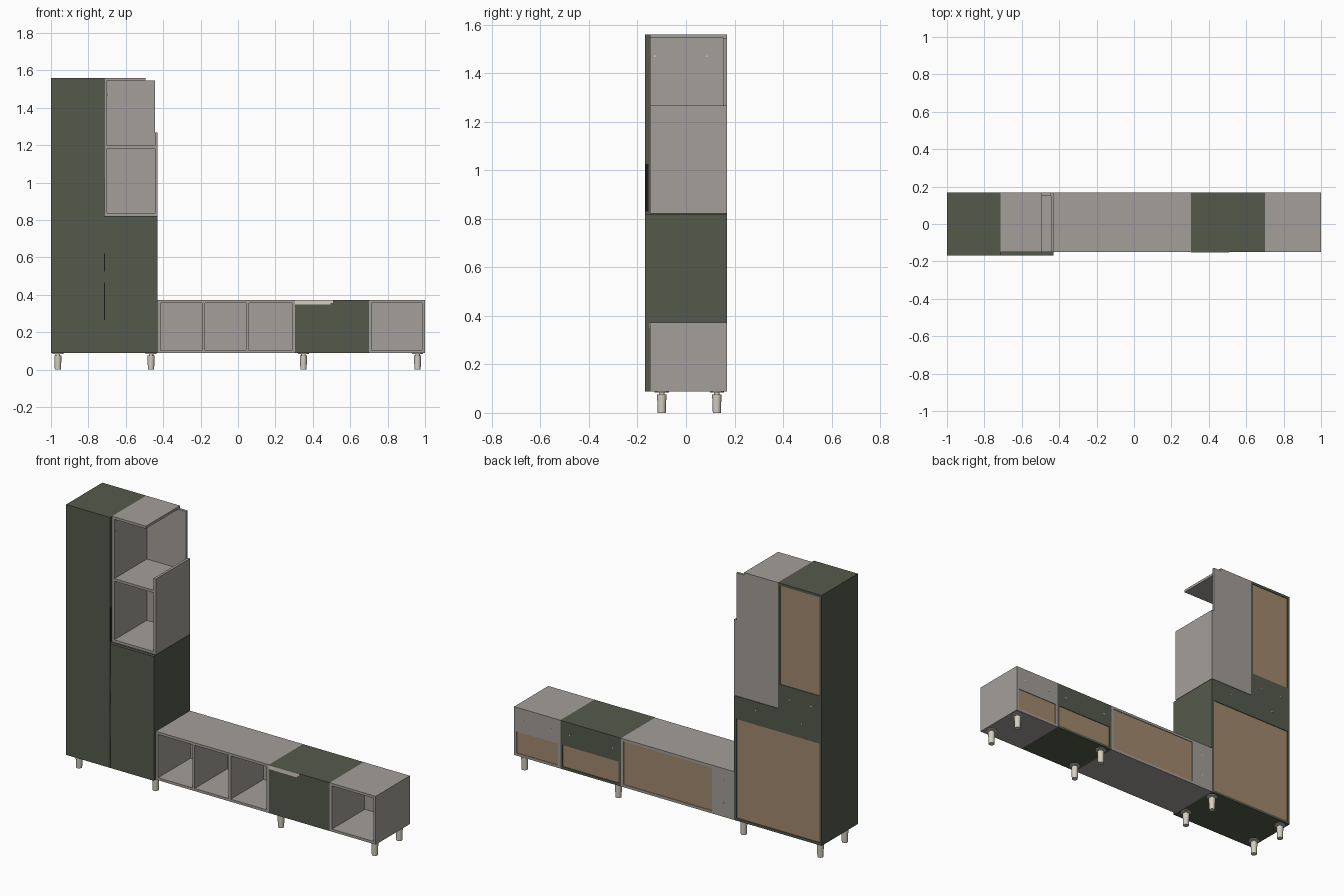
import bpy, bmesh, math
from mathutils import Matrix

if "Cube" in bpy.data.objects:
    bpy.data.objects.remove(bpy.data.objects["Cube"])


def material(name, rgb):
    m = bpy.data.materials.new(name)
    m.diffuse_color = (*rgb, 1)
    m.use_nodes = True
    m.node_tree.nodes["Principled BSDF"].inputs["Base Color"].default_value = m.diffuse_color
    return m


GREEN = material("dark green", (0.091, 0.102, 0.071))
GREY = material("warm grey", (0.37, 0.345, 0.32))
BROWN = material("brown board", (0.36, 0.25, 0.155))
BEIGE = material("pale metal", (0.66, 0.62, 0.53))
BLACK = material("black", (0.01, 0.01, 0.01))

T = 0.015                    # panel thickness
FRONT, BACK = -0.149, 0.168  # carcass depth


def finish(name, bm, mat):
    me = bpy.data.meshes.new(name)
    bm.to_mesh(me)
    bm.free()
    me.materials.append(mat)
    ob = bpy.data.objects.new(name, me)
    bpy.context.collection.objects.link(ob)
    return ob


def box(name, x0, x1, y0, y1, z0, z1, mat):
    bm = bmesh.new()
    bmesh.ops.create_cube(bm, size=1)
    for v in bm.verts:
        v.co = ((x0 + x1) / 2 + v.co.x * (x1 - x0),
                (y0 + y1) / 2 + v.co.y * (y1 - y0),
                (z0 + z1) / 2 + v.co.z * (z1 - z0))
    return finish(name, bm, mat)


def carcass(name, x0, x1, z0, z1, mat, front=FRONT):
    """Four panels around an open box."""
    box(name + "_left_side", x0, x0 + T, front, BACK, z0, z1, mat)
    box(name + "_right_side", x1 - T, x1, front, BACK, z0, z1, mat)
    box(name + "_top", x0 + T, x1 - T, front, BACK, z1 - T, z1, mat)
    box(name + "_bottom", x0 + T, x1 - T, front, BACK, z0, z0 + T, mat)


def back_board(name, x0, x1, z0, z1, mat):
    """Thin recessed back: unit colour inside, brown outside."""
    box(name + "_back_lining", x0, x1, 0.156, 0.160, z0, z1, mat)
    box(name + "_back_board", x0, x1, 0.160, 0.164, z0, z1, BROWN)


def rail(name, x0, x1, z0, z1, mat):
    """Thick back rail flush with the carcass."""
    box(name + "_back_rail", x0, x1, BACK - T, BACK, z0, z1, mat)


def screw(name, pos, axis):
    bm = bmesh.new()
    rot = Matrix.Rotation(math.pi / 2, 4, axis)
    bmesh.ops.create_cone(bm, cap_ends=True, segments=10, radius1=0.004,
                          radius2=0.004, depth=0.004,
                          matrix=Matrix.Translation(pos) @ rot)
    finish(name, bm, BEIGE)


# Tall lower cabinet with two doors
carcass("lower_cabinet", -1, -0.43, 0.088, 0.82, GREEN)
box("lower_left_door", -1, -0.714, -0.168, FRONT, 0.088, 0.82, GREEN)
box("lower_right_door", -0.713, -0.43, -0.168, FRONT, 0.088, 0.818, GREEN)
rail("lower_cabinet", -1 + T, -0.43 - T, 0.685, 0.82 - T, GREEN)
back_board("lower_cabinet", -1 + T, -0.43 - T, 0.088 + T, 0.685, GREEN)

# Upper left cabinet
carcass("upper_cabinet", -1, -0.715, 0.82, 1.56, GREEN)
box("upper_door", -1, -0.715, -0.168, FRONT, 0.82, 1.56, GREEN)
rail("upper_cabinet", -1 + T, -0.715 - T, 0.835, 0.965, GREEN)
back_board("upper_cabinet", -1 + T, -0.715 - T, 0.965, 1.56 - T, GREEN)

# Slim handles on door edges
box("lower_handle_long", -0.716, -0.711, -0.1688, -0.166, 0.265, 0.465, BLACK)
box("lower_handle_short", -0.716, -0.711, -0.1688, -0.166, 0.525, 0.62, BLACK)
box("upper_handle", -0.716, -0.713, -0.1685, -0.155, 0.83, 1.025, BLACK)

# Open shelf unit: short top and stepped right side
box("shelf_left_side", -0.715, -0.70, FRONT, BACK, 0.822, 1.545, GREY)
box("shelf_right_side", -0.445, -0.43, FRONT, BACK, 0.822, 1.267, GREY)
box("shelf_top", -0.715, -0.495, FRONT, BACK, 1.545, 1.56, GREY)
box("shelf_middle", -0.70, -0.445, FRONT, BACK - T, 1.182, 1.197, GREY)
box("shelf_bottom", -0.70, -0.445, FRONT, BACK - T, 0.822, 0.837, GREY)
box("shelf_back", -0.70, -0.445, BACK - T, BACK, 0.822, 1.545, GREY)

# Low bench: triple open unit, door unit, single open unit
Z0, Z1 = 0.088, 0.372
carcass("triple_unit", -0.43, 0.305, Z0, Z1, GREY)
for i, x in enumerate((-0.185, 0.05)):
    box(f"triple_divider_{i}", x - T / 2, x + T / 2, FRONT, 0.156, Z0 + T, Z1 - T, GREY)
rail("triple_unit", -0.43 + T, -0.287, Z0 + T, Z1 - T, GREY)
back_board("triple_unit", -0.287, 0.305 - T, Z0 + T, Z1 - T, GREY)

carcass("door_unit", 0.305, 0.70, Z0, Z1, GREEN, front=-0.135)
box("bench_door", 0.305, 0.70, FRONT, -0.135, Z0, Z1, GREEN)
box("bench_door_strip", 0.305, 0.508, -0.152, FRONT, 0.357, Z1, BEIGE)
box("bench_door_strip_step", 0.305, 0.495, -0.152, FRONT, 0.348, 0.357, BEIGE)
carcass("single_unit", 0.70, 1, Z0, Z1, GREY)
for name, x0, x1, mat in (("door_unit", 0.305, 0.70, GREEN),
                          ("single_unit", 0.70, 1, GREY)):
    rail(name, x0 + T, x1 - T, 0.23, Z1 - T, mat)
    back_board(name, x0 + T, x1 - T, Z0 + T, 0.23, mat)

# Screws on the back rails and inside the open shelf
back_screws = ((-0.87, 0.77), (-0.57, 0.77), (-0.93, 0.89), (-0.79, 0.89),
               (-0.36, 0.17), (-0.36, 0.30), (0.36, 0.30), (0.64, 0.30),
               (0.76, 0.30), (0.94, 0.30))
for i, (x, z) in enumerate(back_screws):
    screw(f"back_screw_{i}", (x, BACK - 0.001, z), 'X')
for i, y in enumerate((-0.128, 0.085)):
    screw(f"shelf_screw_{i}", (-0.699, y, 1.47), 'Y')

# Tapered round legs with mounting plates
for i, x in enumerate((-0.963, -0.465, 0.35, 0.96)):
    for side, y in (("front", -0.1), ("back", 0.127)):
        bm = bmesh.new()
        for r0, r1, za, zb in ((0.0165, 0.0195, 0, 0.076),
                               (0.012, 0.012, 0.076, 0.084),
                               (0.029, 0.029, 0.084, 0.088)):
            bmesh.ops.create_cone(bm, cap_ends=True, segments=16, radius1=r0,
                                  radius2=r1, depth=zb - za,
                                  matrix=Matrix.Translation((x, y, (za + zb) / 2)))
        for f in bm.faces:
            f.smooth = len(f.verts) == 4
        finish(f"{side}_leg_{i}", bm, BEIGE)
